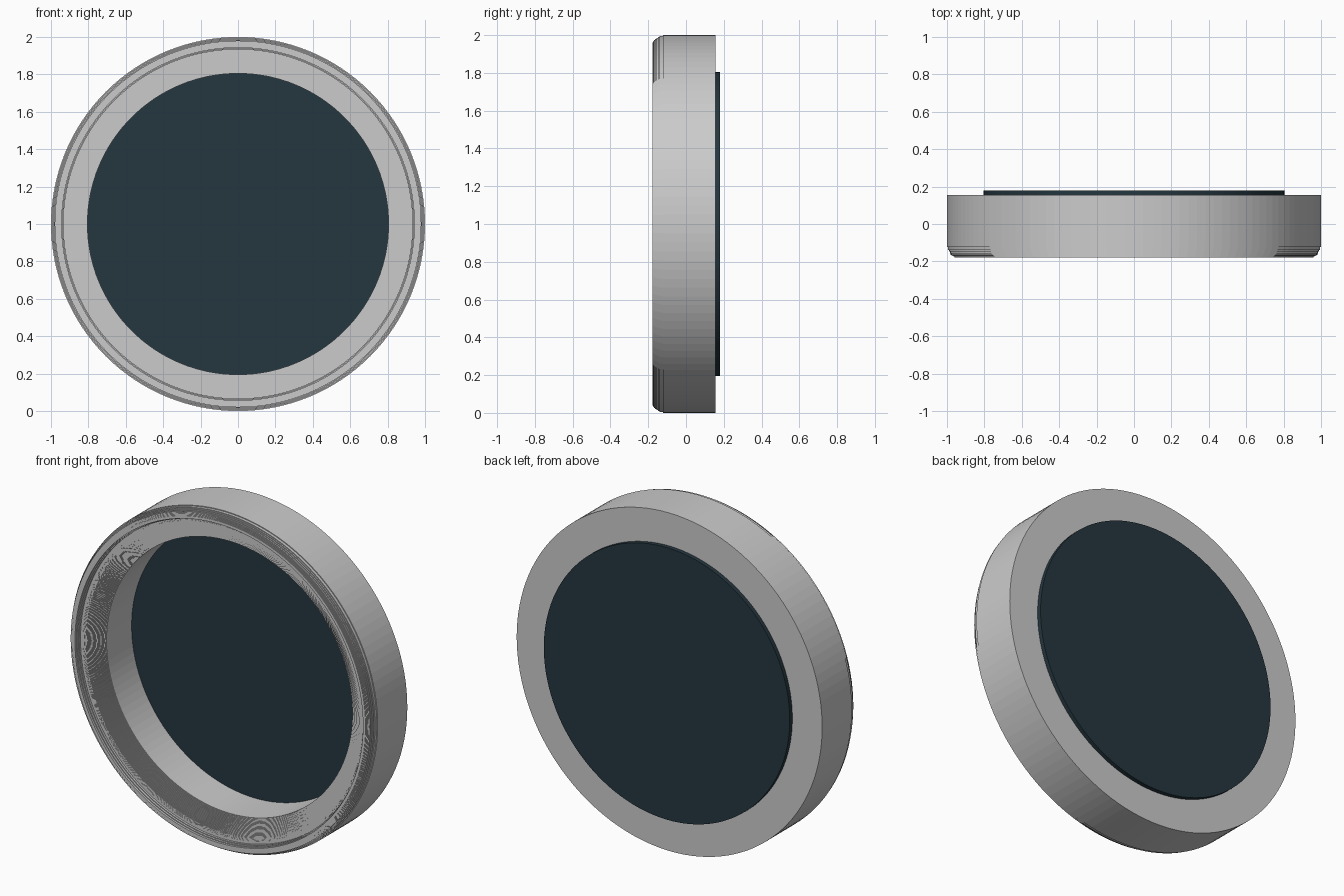
import bpy, bmesh
from math import sin, cos, pi

if "Cube" in bpy.data.objects:
    bpy.data.objects.remove(bpy.data.objects["Cube"])

SEG = 128


def lathe(name, profile):
    """Revolve a closed (radius, y) profile around the y axis at z = 1."""
    bm = bmesh.new()
    rings = []
    for r, y in profile:
        rings.append([bm.verts.new((r * cos(2 * pi * i / SEG), y, 1 + r * sin(2 * pi * i / SEG)))
                      for i in range(SEG)])
    for k, a in enumerate(rings):
        b = rings[(k + 1) % len(rings)]
        for i in range(SEG):
            j = (i + 1) % SEG
            bm.faces.new((a[i], a[j], b[j], b[i]))
    bmesh.ops.recalc_face_normals(bm, faces=bm.faces)
    mesh = bpy.data.meshes.new(name)
    bm.to_mesh(mesh)
    bm.free()
    ob = bpy.data.objects.new(name, mesh)
    bpy.context.collection.objects.link(ob)
    return ob


def terrace(points, step):
    """Turn a sloped profile into fine stair steps."""
    out = [points[0]]
    for (r0, y0), (r1, y1) in zip(points, points[1:]):
        n = max(1, round(abs(r1 - r0) / step))
        for i in range(1, n + 1):
            r, y = r0 + (r1 - r0) * i / n, y0 + (y1 - y0) * i / n
            out += [(out[-1][0], y), (r, y)] if abs(y - out[-1][1]) > 1e-6 else [(r, y)]
    return out


# Moulded round frame: outer bead, narrow groove, inner bead sloping to the opening
front = [(1.0, -0.105), (0.99, -0.14), (0.975, -0.165), (0.955, -0.178), (0.943, -0.178),
         (0.938, -0.165), (0.928, -0.14), (0.915, -0.143), (0.895, -0.14), (0.87, -0.125),
         (0.84, -0.105), (0.805, -0.08)]
lathe("round_frame", terrace(front, 0.005) + [(0.805, 0.155), (1.0, 0.155)])

# Dark backing pane
bm = bmesh.new()
bmesh.ops.create_cone(bm, cap_ends=True, segments=SEG, radius1=0.805, radius2=0.805, depth=0.025)
mesh = bpy.data.meshes.new("pane")
bm.to_mesh(mesh)
bm.free()
pane = bpy.data.objects.new("pane", mesh)
pane.location = (0, 0.1675, 1)
pane.rotation_euler = (pi / 2, 0, 0)
bpy.context.collection.objects.link(pane)
mat = bpy.data.materials.new("dark_glass")
mat.diffuse_color = (0.018, 0.038, 0.05, 1)
mat.use_nodes = True
mat.node_tree.nodes["Principled BSDF"].inputs["Base Color"].default_value = mat.diffuse_color
mesh.materials.append(mat)
